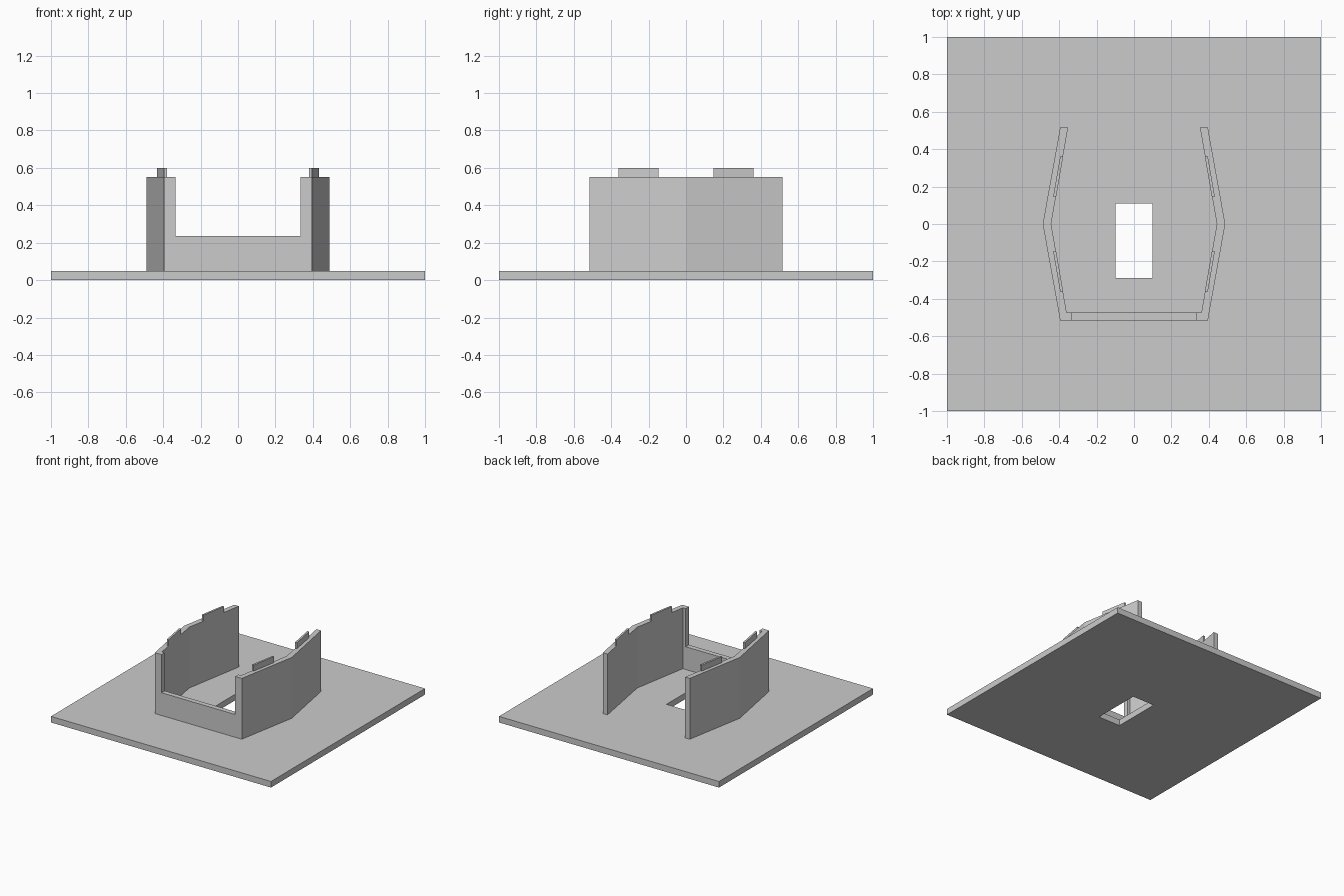
import bpy
import bmesh

default_cube = bpy.data.objects.get("Cube")
if default_cube:
    bpy.data.objects.remove(default_cube, do_unlink=True)

GREY = (0.6, 0.6, 0.6, 1.0)
grey = bpy.data.materials.new("light_grey")
grey.use_nodes = True
grey.diffuse_color = GREY
grey.node_tree.nodes["Principled BSDF"].inputs["Base Color"].default_value = GREY


def prism(name, outline, bottom, top):
    """Extrude a flat outline in x and y between two heights."""
    bm = bmesh.new()
    face = bm.faces.new([bm.verts.new((x, y, bottom)) for x, y in outline])
    new = bmesh.ops.extrude_face_region(bm, geom=[face])["geom"]
    verts = [v for v in new if isinstance(v, bmesh.types.BMVert)]
    bmesh.ops.translate(bm, verts=verts, vec=(0, 0, top - bottom))
    bmesh.ops.recalc_face_normals(bm, faces=bm.faces)
    mesh = bpy.data.meshes.new(name)
    bm.to_mesh(mesh)
    bm.free()
    mesh.materials.append(grey)
    obj = bpy.data.objects.new(name, mesh)
    bpy.context.collection.objects.link(obj)
    return obj


def rect(x0, x1, y0, y1):
    return [(x0, y0), (x1, y0), (x1, y1), (x0, y1)]


def mirrored(half):
    """Close an outline with its reflection across x = 0."""
    return half + [(-x, y) for x, y in reversed(half)]


def cut(obj, cutter):
    cutter.hide_render = True
    mod = obj.modifiers.new("cut", "BOOLEAN")
    mod.operation = "DIFFERENCE"
    mod.solver = "EXACT"
    mod.object = cutter
    bpy.context.view_layer.objects.active = obj
    bpy.ops.object.modifier_apply(modifier=mod.name)
    bpy.data.objects.remove(cutter, do_unlink=True)


BASE_TOP, WALL_TOP, TAB_TOP = 0.05, 0.55, 0.60

# Base plate with a rectangular slot
base = prism("base_plate", rect(-1, 1, -1, 1), 0, BASE_TOP)
cut(base, prism("slot_cutter", rect(-0.1, 0.1, -0.29, 0.11), -0.1, 0.2))

# Bent side walls joined by a front wall, open at the back
outer = [(0.395, -0.515), (0.488, 0), (0.395, 0.515)]
inner = [(0.353, 0.515), (0.443, 0), (0.36, -0.474)]
walls = prism("enclosure_walls", mirrored(outer + inner), BASE_TOP, WALL_TOP)

# Wide notch that leaves a low front sill between two posts
cut(walls, prism("notch_cutter", rect(-0.335, 0.335, -0.6, -0.4), 0.237, 0.7))

# Thin tabs along the inner edge of each side wall
for side, side_name in ((1, "left"), (-1, "right")):
    for end, end_name in ((1, "back"), (-1, "front")):
        outline = [(0.416, 0.147), (0.432, 0.147), (0.395, 0.36), (0.379, 0.36)]
        prism(f"{side_name}_{end_name}_tab",
              [(side * x, end * y) for x, y in outline], WALL_TOP, TAB_TOP)
